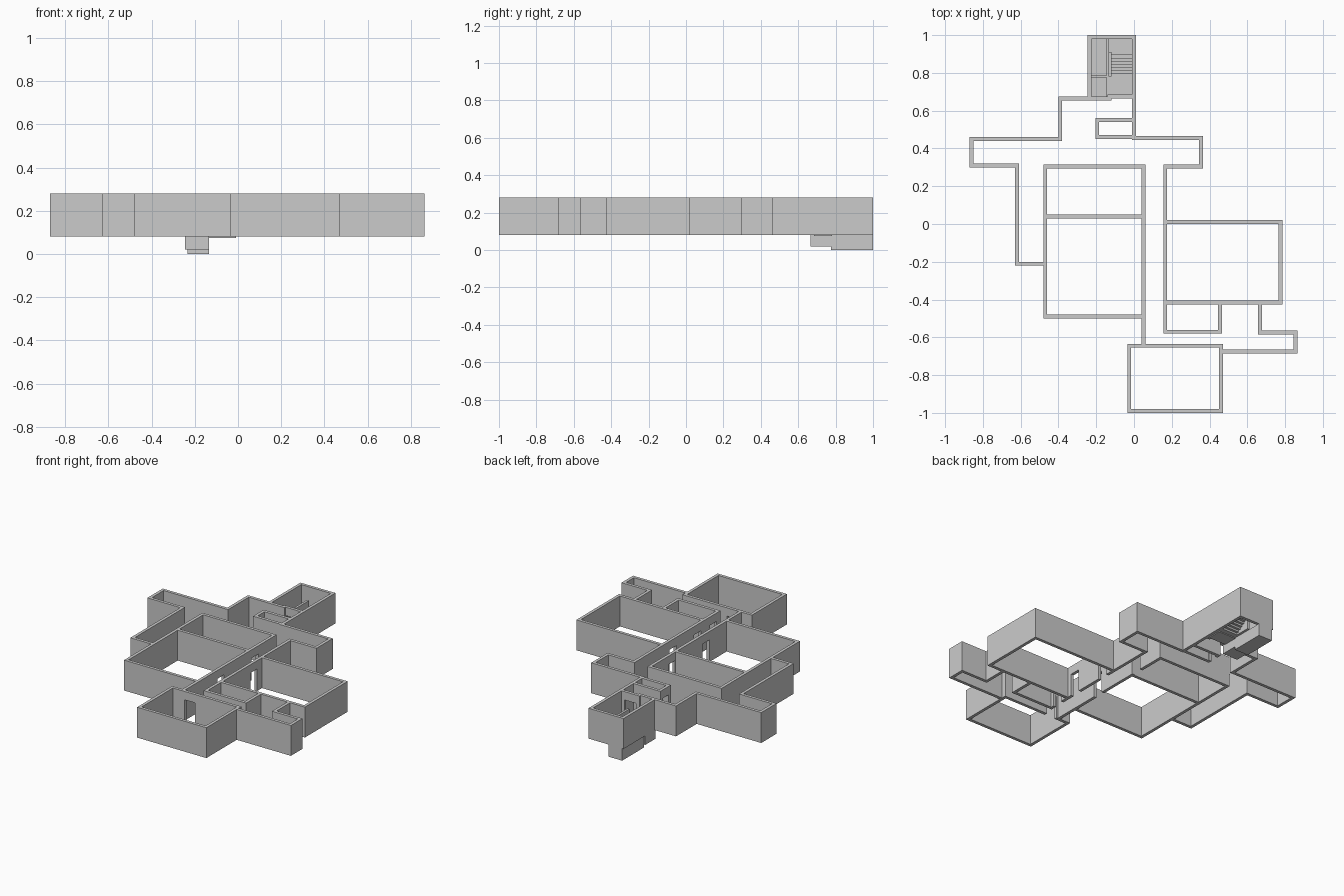
import bpy, bmesh

if "Cube" in bpy.data.objects:
    bpy.data.objects.remove(bpy.data.objects["Cube"])

Z0, Z1, DOOR_TOP, H = 0.08, 0.28, 0.225, 0.01  # wall base, wall top, lintel, half thickness


def add_mesh(name, solids, holes=()):
    """Fuse axis-aligned boxes (x0,x1,y0,y1,z0,z1), minus holes, into one clean shell."""
    boxes = list(solids) + list(holes)
    cuts = [sorted({round(b[2 * a + s], 4) for b in boxes for s in (0, 1)}) for a in range(3)]

    def cells(b):
        r = [range(cuts[a].index(round(b[2 * a], 4)), cuts[a].index(round(b[2 * a + 1], 4)))
             for a in range(3)]
        return {(i, j, k) for i in r[0] for j in r[1] for k in r[2]}

    full = set().union(*[cells(b) for b in solids])
    for h in holes:
        full -= cells(h)
    bm, verts = bmesh.new(), {}

    def vert(key):
        if key not in verts:
            verts[key] = bm.verts.new([cuts[a][key[a]] for a in range(3)])
        return verts[key]

    for c in full:
        for a in range(3):
            for s in (0, 1):
                n = list(c)
                n[a] += 2 * s - 1
                if tuple(n) in full:
                    continue
                quad = []
                for p, q in ((0, 0), (1, 0), (1, 1), (0, 1)):
                    k = list(c)
                    k[a] += s
                    k[(a + 1) % 3] += p
                    k[(a + 2) % 3] += q
                    quad.append(vert(tuple(k)))
                bm.faces.new(quad if s else quad[::-1])
    bmesh.ops.dissolve_limit(bm, angle_limit=0.01, verts=bm.verts, edges=bm.edges)
    me = bpy.data.meshes.new(name)
    bm.to_mesh(me)
    bm.free()
    ob = bpy.data.objects.new(name, me)
    bpy.context.collection.objects.link(ob)
    return ob


def path(*pts):
    """Wall boxes along an axis-aligned centre line."""
    return [(min(a[0], b[0]) - H, max(a[0], b[0]) + H, min(a[1], b[1]) - H, max(a[1], b[1]) + H, Z0, Z1)
            for a, b in zip(pts, pts[1:])]


def room(x0, x1, y0, y1):
    return path((x0, y0), (x1, y0), (x1, y1), (x0, y1), (x0, y0))


def door_x(x, y0, y1):
    return (x - H, x + H, y0, y1, Z0, DOOR_TOP)


def door_y(y, x0, x1):
    return (x0, x1, y - H, y + H, Z0, DOOR_TOP)


walls = []
# Rooms
walls += room(-0.47, 0.05, -0.49, 0.305) + path((-0.47, 0.04), (0.05, 0.04))
walls += room(0.165, 0.775, -0.415, 0.01)
walls += room(0.165, 0.455, -0.57, -0.415)
walls += room(-0.025, 0.46, -0.99, -0.645)
walls += room(-0.195, 0.0, 0.46, 0.55)
# Outer wall, left side
walls += path((-0.13, 0.665), (-0.39, 0.665), (-0.39, 0.45), (-0.86, 0.45), (-0.86, 0.31),
              (-0.62, 0.31), (-0.62, -0.21), (-0.47, -0.21))
# Outer wall, right side
walls += path((0.0, 0.99), (0.0, 0.455), (0.355, 0.455), (0.355, 0.305), (0.165, 0.305), (0.165, -0.57))
walls += path((0.46, -0.675), (0.855, -0.675), (0.855, -0.575), (0.667, -0.575), (0.667, -0.415))
# Central corridor wall and stairwell walls
walls += path((0.05, -0.49), (0.05, -0.645))
walls += path((-0.13, 0.675), (0.0, 0.675))
walls += path((-0.235, 0.665), (-0.235, 0.99), (0.0, 0.99))

doors = [door_x(0.05, 0.055, 0.125), door_x(0.165, -0.12, -0.05), door_x(0.165, -0.375, -0.305),
         door_x(0.165, -0.54, -0.47), door_x(0.05, -0.30, -0.23), door_x(-0.195, 0.475, 0.53),
         door_y(-0.645, 0.07, 0.145), door_y(0.675, -0.115, -0.03)]
add_mesh("walls", walls, doors)

# Lower stairwell: open pit with a floor at ground level and a shallow landing
add_mesh("lower_stairwell",
         [(-0.235, -0.135, 0.775, 1.0, 0, 0.08), (-0.245, -0.135, 0.665, 0.775, 0.02, 0.08)],
         [(-0.225, -0.145, 0.785, 0.99, 0.008, 0.08), (-0.225, -0.145, 0.675, 0.775, 0.03, 0.08)])

# Stair flight rising to the upper landing
N, y0, y1, rise = 8, 0.78, 0.91, 0.012
d = (y1 - y0) / N
steps = [(-0.12, -0.01, y0 + i * d, y0 + (i + 1) * d, Z0 + max(0, i - 1) * rise, Z0 + (i + 1) * rise)
         for i in range(N)]
top = Z0 + N * rise
add_mesh("stairs", steps + [(-0.135, -0.01, y1, 0.98, top - 0.012, top)])
add_mesh("stair_lobby_floor", [(-0.135, -0.01, 0.685, 0.78, 0.075, 0.085)])
# Slim wall between the flights
add_mesh("stair_divider", [(-0.135, -0.12, 0.78, 0.91, Z0, 0.23)])
